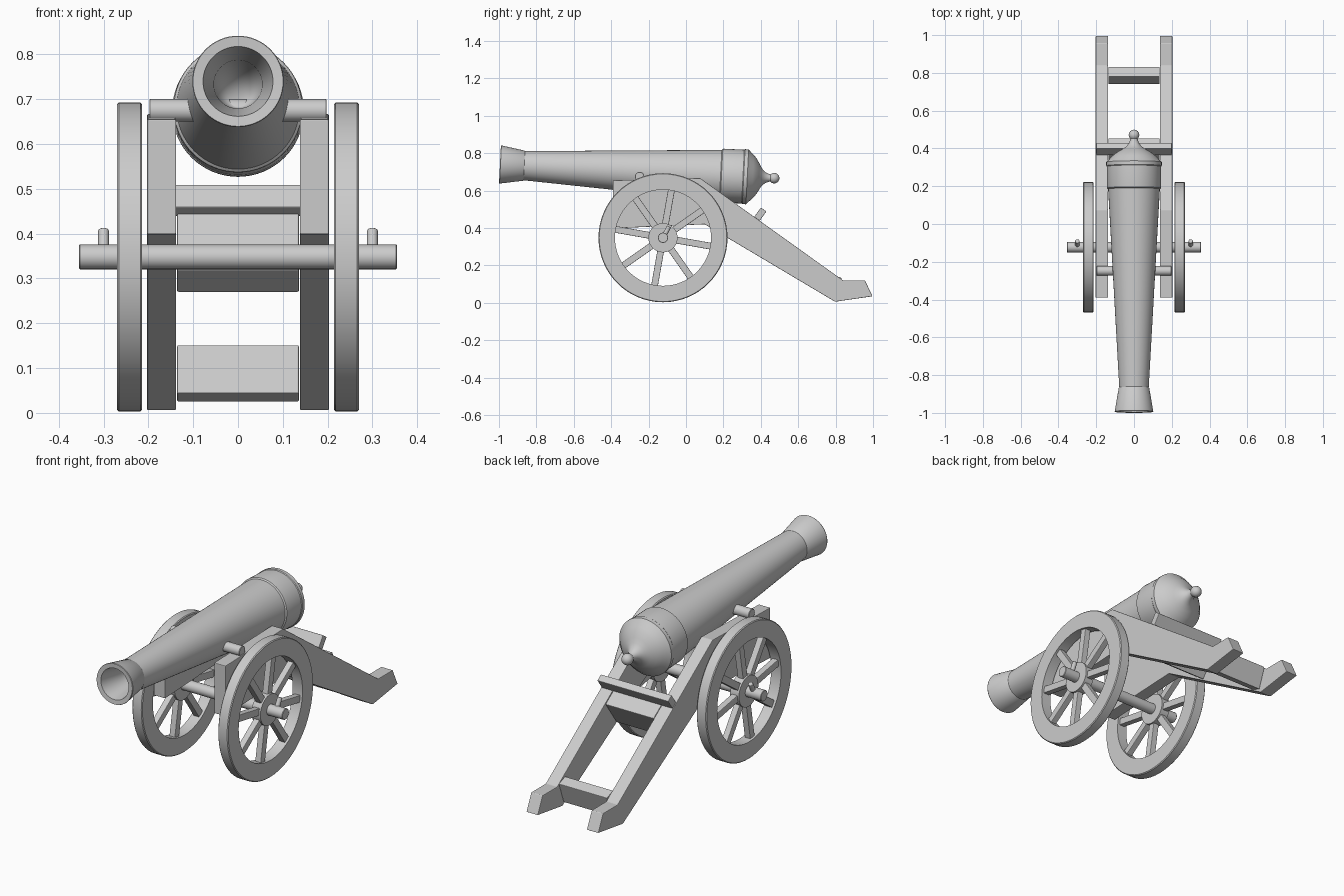
import bpy, bmesh, math
from mathutils import Matrix, Vector

if "Cube" in bpy.data.objects:
    bpy.data.objects.remove(bpy.data.objects["Cube"])

AX_Y, AX_Z = -0.123, 0.348   # wheel axle centre


def finish(name, bm, smooth=False, bevel=0):
    bmesh.ops.recalc_face_normals(bm, faces=bm.faces)
    me = bpy.data.meshes.new(name)
    bm.to_mesh(me)
    bm.free()
    ob = bpy.data.objects.new(name, me)
    bpy.context.collection.objects.link(ob)
    if bevel:
        m = ob.modifiers.new("bevel", 'BEVEL')
        m.width, m.segments = bevel, 2
        m.limit_method = 'ANGLE'
    if smooth:
        bpy.ops.object.select_all(action='DESELECT')
        ob.select_set(True)
        bpy.context.view_layer.objects.active = ob
        bpy.ops.object.shade_smooth_by_angle(angle=math.radians(32))
    return ob


def lathe(bm, profile, axis, n=64, closed=False):
    """Revolve (radius, position) points about the x or y axis."""
    def P(r, p):
        return Vector((p, r, 0)) if axis == 'x' else Vector((r, p, 0))
    pts = profile + profile[:1] if closed else profile
    vs = [bm.verts.new(P(*q)) for q in pts]
    es = [bm.edges.new(e) for e in zip(vs, vs[1:])]
    ax = (1, 0, 0) if axis == 'x' else (0, 1, 0)
    bmesh.ops.spin(bm, geom=vs + es, cent=(0, 0, 0), axis=ax,
                   angle=2 * math.pi, steps=n, use_duplicate=False)
    bmesh.ops.remove_doubles(bm, verts=bm.verts, dist=1e-5)


def rod(name, x0, x1, r, y, z, n=32):
    bm = bmesh.new()
    b = 0.002
    lathe(bm, [(0, x0), (r - b, x0), (r, x0 + b), (r, x1 - b), (r - b, x1), (0, x1)], 'x', n)
    ob = finish(name, bm, True)
    ob.location = (0, y, z)
    return ob


def box(name, size, loc, tilt):
    bm = bmesh.new()
    bmesh.ops.create_cube(bm, size=1, matrix=Matrix.Diagonal((*size, 1)))
    ob = finish(name, bm, bevel=0.003)
    ob.location = loc
    ob.rotation_euler.x = math.radians(tilt)
    return ob


# Barrel with flared muzzle, breech band, dome, knob and bore
knob = [(0.028 * math.sin(t), 0.472 + 0.028 * -math.cos(t))
        for t in [math.radians(a) for a in range(45, 180, 15)]]
outer = [(0.078, -0.994), (0.1005, -0.996), (0.102, -0.993), (0.081, -0.870),
         (0.078, -0.866), (0.137, 0.185), (0.143, 0.190), (0.144, 0.195),
         (0.144, 0.305), (0.147, 0.309), (0.147, 0.328), (0.142, 0.333),
         (0.132, 0.342), (0.118, 0.358), (0.098, 0.375), (0.074, 0.390),
         (0.052, 0.402), (0.037, 0.415), (0.026, 0.430), (0.020, 0.446)]
bore = [(0, 0.10), (0.054, -0.866)]
bm = bmesh.new()
lathe(bm, bore + outer + knob + [(0, 0.5)], 'y')
barrel = finish("barrel", bm, True)
barrel.location.z = 0.69
barrel.rotation_euler.x = -0.05

# Trunnion and axle rods
rod("trunnion", -0.198, 0.198, 0.025, -0.248, 0.675)
rod("axle", -0.355, 0.355, 0.0275, AX_Y, AX_Z)

# Carriage cheeks
side = [(-0.39, 0.398), (0.10, 0.42), (0.797, 0.006), (0.997, 0.035),
        (0.957, 0.12), (0.84, 0.12), (0.075, 0.667), (-0.39, 0.655)]
for s, label in ((-1, "left"), (1, "right")):
    bm = bmesh.new()
    f = bm.faces.new([bm.verts.new((s * 0.138, y, z)) for y, z in side])
    ext = bmesh.ops.extrude_face_region(bm, geom=[f])
    bmesh.ops.translate(bm, vec=(s * 0.065, 0, 0),
                        verts=[v for v in ext["geom"] if isinstance(v, bmesh.types.BMVert)])
    finish(label + "_cheek", bm, bevel=0.003)

    # Wheel: rim, hub and eight spokes
    bm = bmesh.new()
    b = 0.004
    lathe(bm, [(0.257, -0.028), (0.345 - b, -0.028), (0.345, -0.028 + b),
               (0.345, 0.028 - b), (0.345 - b, 0.028), (0.257, 0.028)], 'x', 64, True)
    rim = finish(label + "_wheel_rim", bm, True)
    bm = bmesh.new()
    lathe(bm, [(0, -0.025), (0.078, -0.025), (0.078, 0.025), (0, 0.025)], 'x', 48)
    hub = finish(label + "_wheel_hub", bm, True)
    bm = bmesh.new()
    for i in range(8):
        m = (Matrix.Rotation(math.radians(-10 + 45 * i), 4, 'X')
             @ Matrix.Translation((0, 0.165, 0))
             @ Matrix.Diagonal((0.032, 0.20, 0.036, 1)))
        bmesh.ops.create_cube(bm, size=1, matrix=m)
    spokes = finish(label + "_wheel_spokes", bm, bevel=0.003)
    for ob in (rim, hub, spokes):
        ob.location = (s * 0.242, AX_Y, AX_Z)

    # Linch pin through the axle end
    bm = bmesh.new()
    bmesh.ops.create_cone(bm, cap_ends=True, segments=20, radius1=0.012,
                          radius2=0.012, depth=0.07)
    pin = finish(label + "_axle_pin", bm, True, 0.002)
    pin.location = (s * 0.3, AX_Y + 0.016, AX_Z + 0.029)
    pin.rotation_euler.x = math.radians(-28)

# Cross members between the cheeks
box("rear_crossbeam", (0.272, 0.055, 0.115), (0, 0.786, 0.088), -20)
box("middle_crossbeam", (0.272, 0.087, 0.154), (0, 0.375, 0.357), -35.6)
box("elevation_bar", (0.40, 0.036, 0.062), (0, 0.397, 0.474), -35.6)
